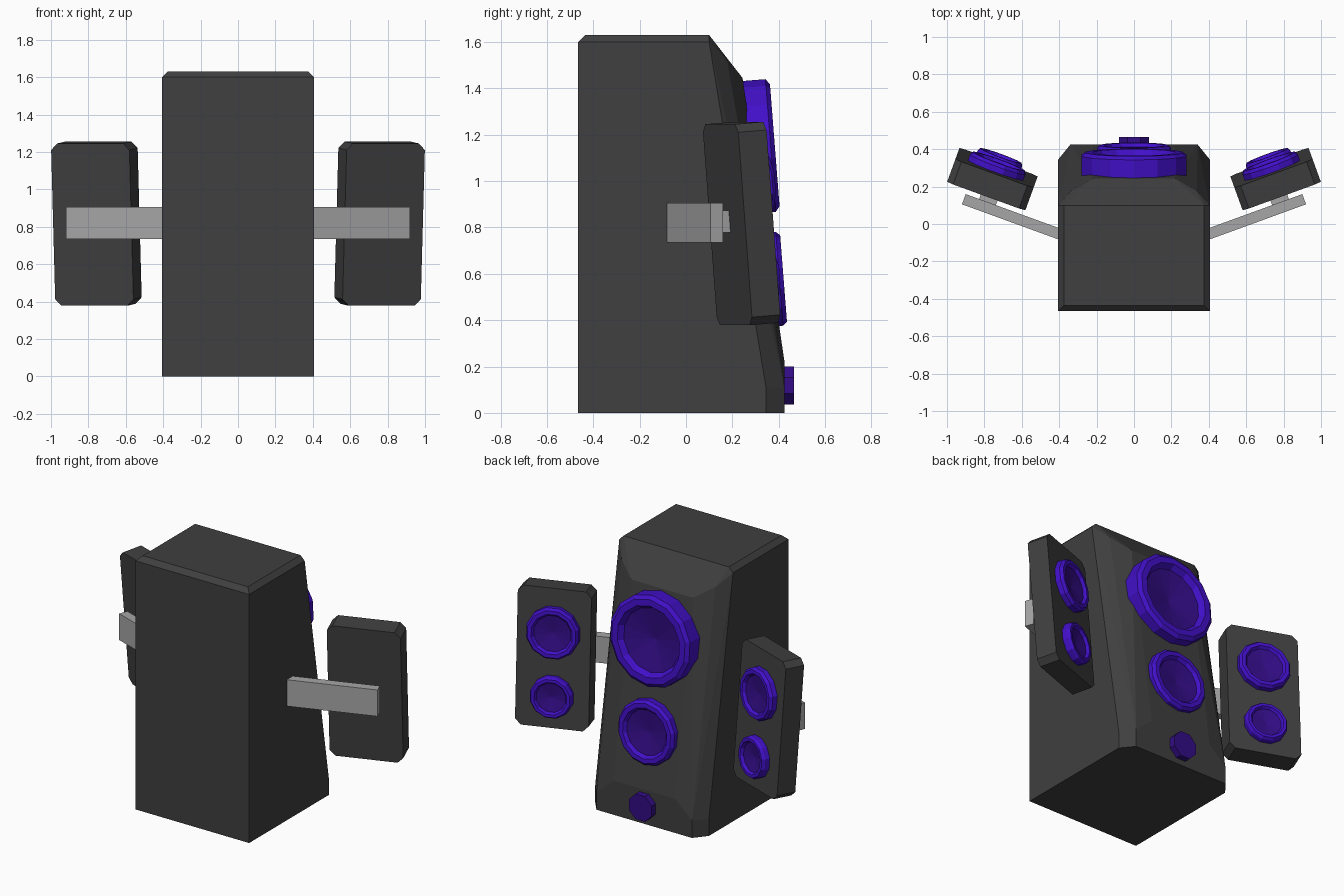
import bpy, bmesh, math
from mathutils import Matrix, Vector

if "Cube" in bpy.data.objects:
    bpy.data.objects.remove(bpy.data.objects["Cube"])


def material(name, rgb):
    m = bpy.data.materials.new(name)
    m.diffuse_color = (*rgb, 1)
    m.use_nodes = True
    m.node_tree.nodes["Principled BSDF"].inputs["Base Color"].default_value = m.diffuse_color
    return m


CHARCOAL = material("charcoal", (0.050, 0.050, 0.050))
PURPLE = material("purple", (0.054, 0.005, 0.58))
DARK_PURPLE = material("dark purple", (0.033, 0.004, 0.24))
GREY = material("grey", (0.38, 0.38, 0.38))


def finish(name, bm, mats, mirror=False):
    bmesh.ops.recalc_face_normals(bm, faces=bm.faces)
    me = bpy.data.meshes.new(name)
    bm.to_mesh(me)
    bm.free()
    for m in mats:
        me.materials.append(m)
    ob = bpy.data.objects.new(name, me)
    bpy.context.collection.objects.link(ob)
    if mirror:
        ob.modifiers.new("mirror", 'MIRROR').use_mirror_merge = False
    return ob


def box(name, size, frame, mat, corner=0):
    """Mirrored box; corner chamfers the edges running along local y."""
    bm = bmesh.new()
    bmesh.ops.create_cube(bm, size=1, matrix=Matrix.Diagonal((*size, 1)))
    if corner:
        edges = [e for e in bm.edges
                 if abs(e.verts[0].co.y - e.verts[1].co.y) > size[1] * 0.9]
        bmesh.ops.bevel(bm, geom=edges, offset=corner, segments=1, affect='EDGES')
    bm.transform(frame)
    return finish(name, bm, [mat], True)


def driver(name, radius, depth, dish, sides, frame, mirror=False):
    """Speaker ring with a recessed cone, facing local +y."""
    profile = [(1, -depth), (1, -0.018), (0.92, 0), (0.78, 0),
               (0.70, -dish * 0.5)]
    bm = bmesh.new()
    rings = []
    for r, y in profile:
        rings.append([bm.verts.new((radius * r * math.cos(a), y, radius * r * math.sin(a)))
                      for a in (2 * math.pi * (i + 0.5) / sides for i in range(sides))])
    tip = bm.verts.new((0, -dish, 0))
    for i in range(sides):
        j = (i + 1) % sides
        for a, b in zip(rings, rings[1:]):
            bm.faces.new((a[i], a[j], b[j], b[i]))
        bm.faces.new((rings[-1][i], rings[-1][j], tip)).material_index = 1
    bm.faces.new(rings[0])
    bm.transform(frame)
    return finish(name, bm, [PURPLE, DARK_PURPLE], mirror)


# Main cabinet: convex body with leaning, chamfered speaker side
half = [(.405, -.465, 0), (.405, .345, 0), (.34, .425, 0),
        (.405, .345, .11), (.34, .425, .11), (.22, .425, .22),
        (.22, .244, 1.445), (.335, .177, 1.52), (.405, .10, 1.60),
        (.375, .10, 1.63), (.375, -.435, 1.63), (.405, -.465, 1.60)]
bm = bmesh.new()
for x, y, z in half:
    bm.verts.new((x, y, z))
    bm.verts.new((-x, y, z))
bmesh.ops.convex_hull(bm, input=bm.verts[:])
bmesh.ops.dissolve_limit(bm, angle_limit=math.radians(1), verts=bm.verts[:], edges=bm.edges[:])
finish("cabinet", bm, [CHARCOAL])

# Main drivers
TILT = Matrix.Rotation(math.radians(4.5), 4, 'X')
driver("woofer", .287, .12, .07, 14, Matrix.Translation((0, .383, 1.155)) @ TILT)
driver("mid_driver", .203, .09, .04, 14, Matrix.Translation((0, .421, .58)) @ TILT)

# Bass port plug
bm = bmesh.new()
bmesh.ops.create_cone(bm, cap_ends=True, segments=8, radius1=.088, radius2=.088, depth=.08,
                      matrix=Matrix.Translation((0, .425, .118))
                      @ Matrix.Rotation(math.pi / 2, 4, 'X')
                      @ Matrix.Rotation(math.pi / 8, 4, 'Z'))
finish("port", bm, [DARK_PURPLE])

# Satellite speakers, mirrored to both sides
YAW = Matrix.Rotation(math.radians(20), 4, 'Z')
sat = Matrix.Translation((.757, .24, .817)) @ YAW @ TILT
box("satellite_box", (.445, .13, .87), sat, CHARCOAL, .035)
for name, r, z in (("satellite_upper_driver", .163, .165), ("satellite_lower_driver", .131, -.235)):
    driver(name, r, .07, .035, 12, sat @ Matrix.Translation((0, .115, z)), True)

# Arms and mounting stubs
box("arm", (.57, .058, .17), Matrix.Translation((.642, .035, .82)) @ YAW, GREY)
box("arm_mount", (.095, .12, .095), Matrix.Translation((.775, .14, .825)) @ YAW, GREY)
